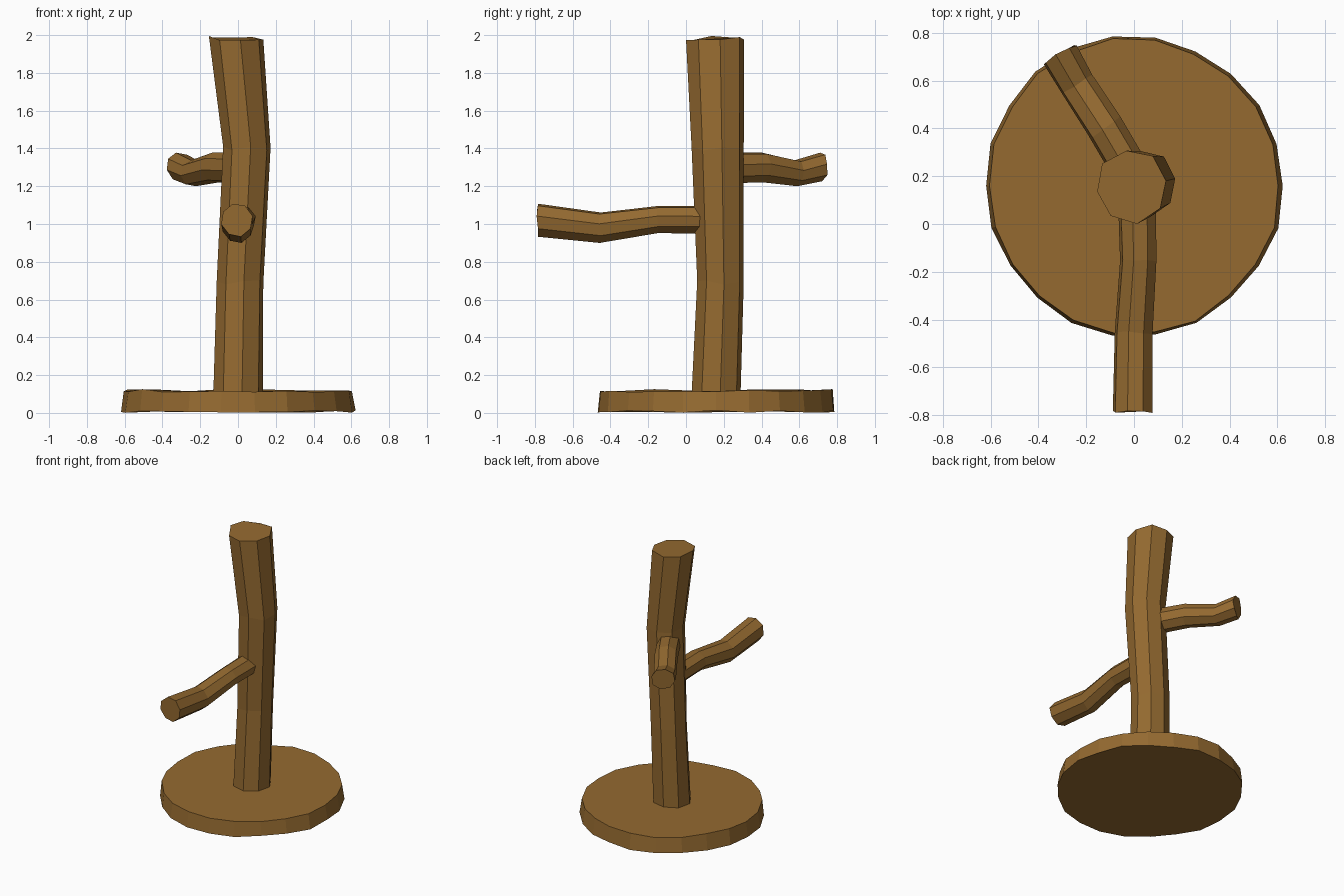
import bpy, bmesh, math, random
from mathutils import Vector

if "Cube" in bpy.data.objects:
    bpy.data.objects.remove(bpy.data.objects["Cube"])

random.seed(4)
wood = bpy.data.materials.new("brown wood")
wood.diffuse_color = (0.30, 0.145, 0.03, 1)
wood.use_nodes = True
wood.node_tree.nodes["Principled BSDF"].inputs["Base Color"].default_value = wood.diffuse_color


def loft(name, rings, u, v, axis, sides, jr=0.0, ja=0.0, turn=0.0):
    """Closed faceted tube. Each ring is (centre, u radius, v radius); jr/ja roughen it."""
    u, v, axis = Vector(u), Vector(v), Vector(axis)
    bm = bmesh.new()
    loops = []
    bump = [1 + random.uniform(-jr, jr) for _ in range(sides)]
    for c, ru, rv in rings:
        loop = []
        for i in range(sides):
            a = turn + 2 * math.pi * i / sides
            k = bump[i] * (1 + random.uniform(-jr, jr) * 0.5)
            p = Vector(c) + u * (ru * k * math.cos(a)) + v * (rv * k * math.sin(a))
            loop.append(bm.verts.new(p + axis * random.uniform(-ja, ja)))
        loops.append(loop)
    for a, b in zip(loops, loops[1:]):
        for i in range(sides):
            j = (i + 1) % sides
            bm.faces.new((a[i], a[j], b[j], b[i]))
    bm.faces.new(loops[0][::-1])
    bm.faces.new(loops[-1])
    bmesh.ops.recalc_face_normals(bm, faces=bm.faces)
    me = bpy.data.meshes.new(name)
    bm.to_mesh(me)
    bm.free()
    me.materials.append(wood)
    ob = bpy.data.objects.new(name, me)
    bpy.context.collection.objects.link(ob)
    return ob


X, Y, Z = (1, 0, 0), (0, 1, 0), (0, 0, 1)

# round slab base with an uneven rim
loft("base", [((0, 0.16, 0.008), 0.625, 0.625), ((0, 0.16, 0.118), 0.61, 0.615)],
     X, Y, Z, 22, jr=0.012, ja=0.008)

# slightly bent trunk
loft("trunk", [((0.0, 0.16, 0.06), 0.135, 0.133),
               ((0.012, 0.183, 0.69), 0.128, 0.124),
               ((0.047, 0.17, 1.40), 0.131, 0.138),
               ((-0.01, 0.158, 1.985), 0.148, 0.155)],
     X, Y, Z, 8, jr=0.03, ja=0.012, turn=0.15)

# long branch to the front
loft("front_branch", [((0.012, 0.14, 1.022), 0.08, 0.074),
                      ((0.018, -0.15, 1.023), 0.076, 0.072),
                      ((-0.002, -0.455, 0.98), 0.08, 0.082),
                      ((-0.006, -0.785, 1.02), 0.084, 0.088)],
     X, Z, Y, 8, jr=0.03, ja=0.006, turn=0.25)

# short branch to the back left
d = Vector((-0.5, 0.866, 0))
side = Vector((0.866, 0.5, 0))
loft("back_branch", [((0.0, 0.20, 1.298), 0.08, 0.082),
                     ((-0.12, 0.405, 1.302), 0.08, 0.08),
                     ((-0.235, 0.58, 1.27), 0.077, 0.07),
                     ((-0.31, 0.712, 1.302), 0.082, 0.076)],
     side, Z, d, 8, jr=0.04, ja=0.01, turn=0.2)
